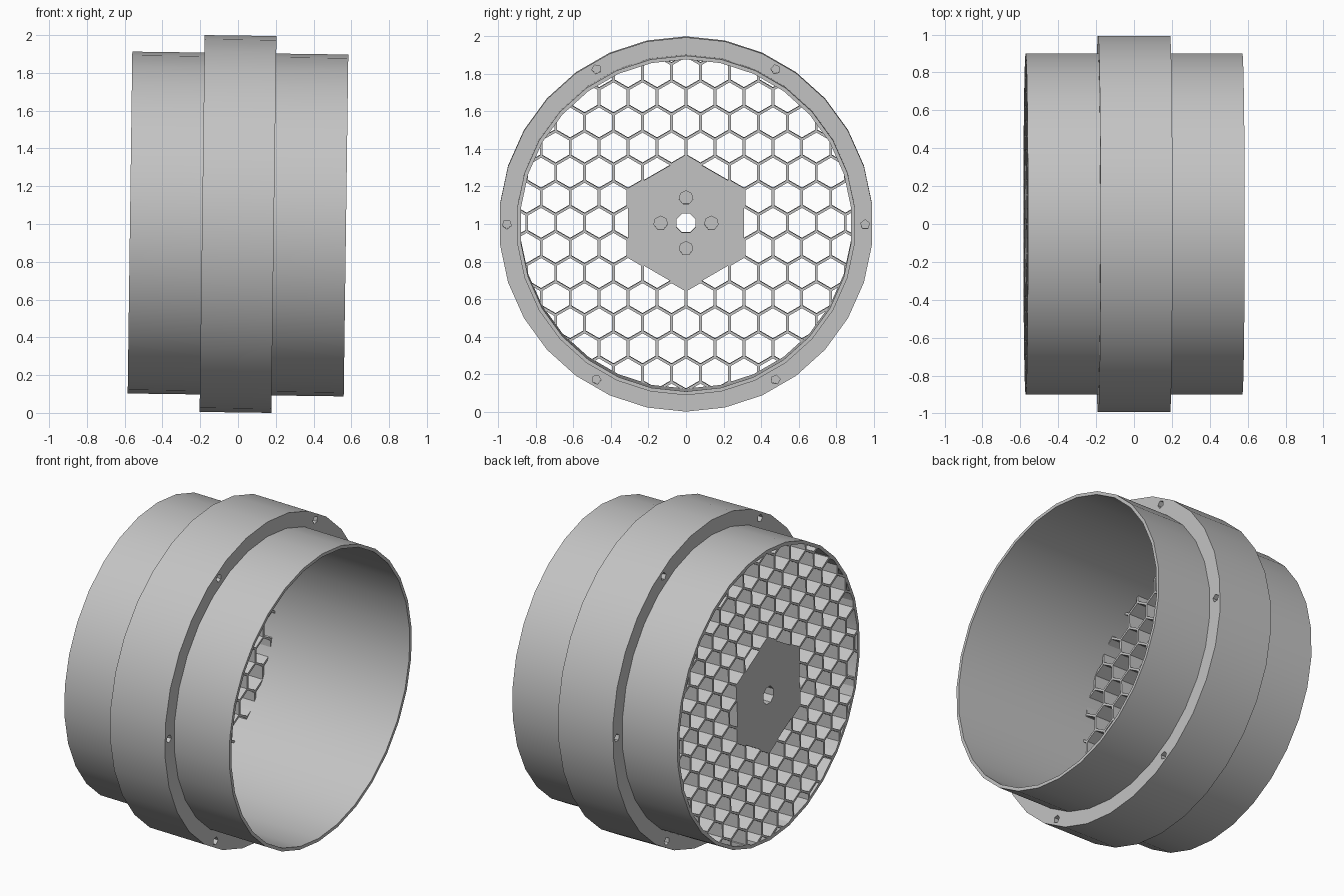
import bpy, bmesh
from math import sin, cos, pi, radians, sqrt, hypot
from mathutils import Matrix, Vector

cube = bpy.data.objects.get("Cube")
if cube:
    bpy.data.objects.remove(cube, do_unlink=True)

SIDES = 30
R_IN, R_TUBE, R_BAND = 0.885, 0.905, 0.9975
END, BAND = 0.572, 0.19          # half lengths along the axis
GRID_IN = -0.36                  # inner face of the honeycomb
PITCH, WALL = 0.1545, 0.014
TILT = Matrix.Translation((0, 0, 1)) @ Matrix.Rotation(0.0135, 4, 'Y')

grey = bpy.data.materials.new("mid_grey")
grey.use_nodes = True
grey.diffuse_color = (0.55, 0.55, 0.55, 1)
grey.node_tree.nodes["Principled BSDF"].inputs["Base Color"].default_value = grey.diffuse_color


def make(name, bm):
    bmesh.ops.recalc_face_normals(bm, faces=bm.faces)
    mesh = bpy.data.meshes.new(name)
    bm.to_mesh(mesh)
    bm.free()
    mesh.materials.append(grey)
    obj = bpy.data.objects.new(name, mesh)
    bpy.context.collection.objects.link(obj)
    obj.matrix_world = TILT
    return obj


def ring(bm, x, y, z, radius, sides, turn=0.0):
    """Polygon of vertices facing along the axis; the first one points up."""
    return [bm.verts.new((x, y + radius * sin(turn + 2 * pi * k / sides),
                          z + radius * cos(turn + 2 * pi * k / sides)))
            for k in range(sides)]


def bridge(bm, a, b):
    for k in range(len(a)):
        n = (k + 1) % len(a)
        bm.faces.new((a[k], a[n], b[n], b[k]))


def prism(bm, x0, x1, y, z, radius, sides, turn=0.0):
    a, b = (ring(bm, x, y, z, radius, sides, turn) for x in (x0, x1))
    bridge(bm, a, b)
    bm.faces.new(a)
    bm.faces.new(b)


def cut(obj, bm):
    cutter = make("hole_cutter", bm)
    cutter.hide_render = True
    mod = obj.modifiers.new("holes", 'BOOLEAN')
    mod.operation, mod.solver, mod.object = 'DIFFERENCE', 'EXACT', cutter
    select(obj)
    bpy.ops.object.modifier_apply(modifier=mod.name)
    bpy.data.objects.remove(cutter, do_unlink=True)


def select(obj):
    bpy.ops.object.select_all(action='DESELECT')
    obj.select_set(True)
    bpy.context.view_layer.objects.active = obj


# Tube with a raised middle band, turned from a closed profile
profile = [(-END, R_IN), (-END, R_TUBE), (-BAND, R_TUBE), (-BAND, R_BAND),
           (BAND, R_BAND), (BAND, R_TUBE), (END, R_TUBE), (END, R_IN)]
bm = bmesh.new()
loops = [ring(bm, x, 0, 0, r, SIDES) for x, r in profile]
for i, loop in enumerate(loops):
    bridge(bm, loop, loops[(i + 1) % len(loops)])
tube = make("tube_with_band", bm)

# Blind screw holes in both faces of the band
bm = bmesh.new()
for k in range(6):
    a = k * pi / 3
    for s in (-1, 1):
        prism(bm, s * 0.06, s * 0.25, 0.955 * cos(a), 0.955 * sin(a), 0.025, 5, a)
cut(tube, bm)
select(tube)
bpy.ops.object.shade_smooth_by_angle(angle=radians(30))

# Sort the hexagon centres into solid hub and open cells
hub_cells, open_cells = [], []
for row in range(-7, 8):
    for col in range(-8, 9):
        y, z = (col + (row % 2) / 2) * PITCH, row * PITCH * sqrt(3) / 2
        d = hypot(y, z)
        if d < PITCH * 1.8:
            hub_cells.append((y, z))
        elif d < R_IN + PITCH * 0.6:
            open_cells.append((y, z))
HEX = PITCH / sqrt(3)

# Honeycomb walls, trimmed to the inside of the tube
bm = bmesh.new()
for y, z in open_cells:
    rings = [ring(bm, x, y, z, r, 6) for x, r in (
        (-END, HEX), (-END, HEX - WALL / sqrt(3)),
        (GRID_IN, HEX - WALL / sqrt(3)), (GRID_IN, HEX))]
    for a, b in zip(rings, rings[1:]):
        bridge(bm, a, b)
bmesh.ops.remove_doubles(bm, verts=bm.verts, dist=0.0005)
for k in range(SIDES):
    a = 2 * pi * (k + 0.5) / SIDES
    n = Vector((0, sin(a), cos(a)))
    bmesh.ops.bisect_plane(bm, geom=bm.verts[:] + bm.edges[:] + bm.faces[:],
                           plane_co=n * (R_IN + 0.004) * cos(pi / SIDES),
                           plane_no=n, clear_outer=True)
make("honeycomb_grille", bm)

# Solid star-shaped hub: merged hexagons pulled to the grille depth
bm = bmesh.new()
for y, z in hub_cells:
    bm.faces.new(ring(bm, -END, y, z, HEX, 6))
bmesh.ops.remove_doubles(bm, verts=bm.verts, dist=0.0005)
bmesh.ops.dissolve_faces(bm, faces=bm.faces[:], use_verts=True)
bmesh.ops.delete(bm, geom=[v for v in bm.verts if not v.link_faces], context='VERTS')
outline = bm.faces[:]
side = bmesh.ops.extrude_face_region(bm, geom=outline, use_keep_orig=True)
moved = [g for g in side["geom"] if isinstance(g, bmesh.types.BMVert)]
bmesh.ops.translate(bm, verts=moved, vec=(GRID_IN + END, 0, 0))
hub = make("hub_plate", bm)

# Through hole in the centre and four blind mounting holes on the inner face
bm = bmesh.new()
prism(bm, -END - 0.1, GRID_IN + 0.1, 0, 0, 0.055, 8, pi / 8)
for k in range(4):
    a = k * pi / 2
    prism(bm, GRID_IN - 0.12, GRID_IN + 0.1, 0.135 * cos(a), 0.135 * sin(a), 0.037, 7)
cut(hub, bm)
